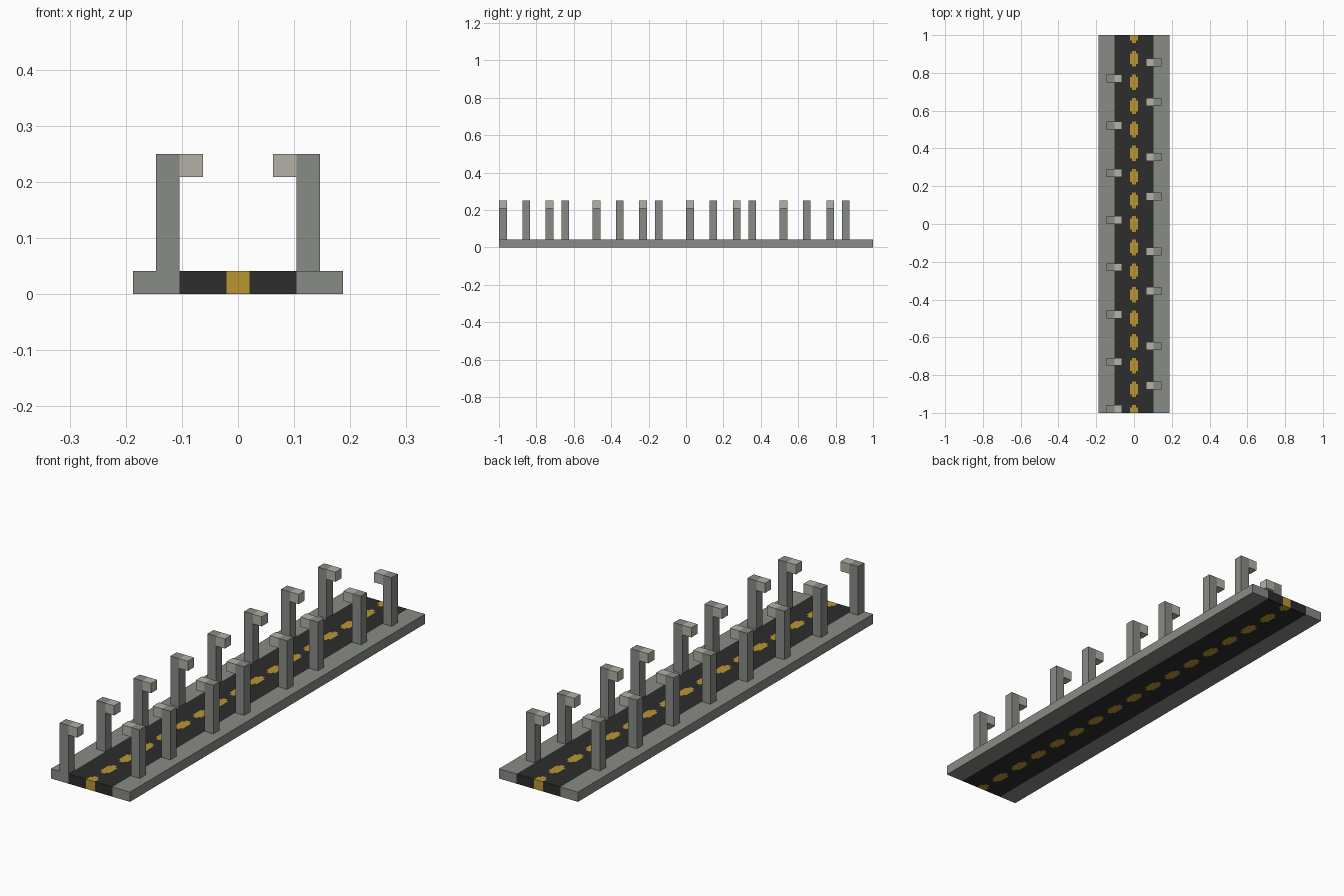
import bpy
import bmesh
from mathutils import Matrix, Vector

cube = bpy.data.objects.get("Cube")
if cube:
    bpy.data.objects.remove(cube, do_unlink=True)

U = 1 / 48            # block unit that every part snaps to
DECK_TOP = 2 * U
ROAD_HALF = 5 * U
DASH_STEP = 6 * U


def material(name, *rgb):
    mat = bpy.data.materials.new(name)
    mat.use_nodes = True
    colour = (*rgb, 1)
    mat.diffuse_color = colour
    mat.node_tree.nodes["Principled BSDF"].inputs["Base Color"].default_value = colour
    return mat


concrete = material("concrete grey", 0.245, 0.26, 0.235)
asphalt = material("asphalt black", 0.026, 0.026, 0.026)
paint = material("yellow paint", 0.49, 0.305, 0.03)
lamp_mat = material("pale lamp grey", 0.46, 0.44, 0.39)


def add_box(bm, low, high, mat=0):
    low, high = Vector(low), Vector(high)
    matrix = Matrix.Translation((low + high) / 2) @ Matrix.Diagonal((*(high - low), 1))
    verts = bmesh.ops.create_cube(bm, size=1, matrix=matrix)["verts"]
    for face in {f for v in verts for f in v.link_faces}:
        face.material_index = mat


def finish(bm, name, mats):
    mesh = bpy.data.meshes.new(name)
    bm.to_mesh(mesh)
    bm.free()
    for mat in mats:
        mesh.materials.append(mat)
    obj = bpy.data.objects.new(name, mesh)
    bpy.context.collection.objects.link(obj)
    return obj


def slice_at(bm, axis, value):
    normal = Vector((0, 0, 0))
    normal[axis] = 1
    bmesh.ops.bisect_plane(bm, geom=bm.verts[:] + bm.edges[:] + bm.faces[:],
                           plane_co=normal * value, plane_no=normal)


# Flush deck: sidewalks, asphalt and stepped dashes cut into one slab
bm = bmesh.new()
add_box(bm, (-9 * U, -1, 0), (9 * U, 1, DECK_TOP))
for x in (ROAD_HALF, U, U / 2):
    slice_at(bm, 0, x)
    slice_at(bm, 0, -x)
for i in range(-8, 9):
    for offset in (-2 * U, -1.35 * U, 1.35 * U, 2 * U):
        y = i * DASH_STEP + offset
        if abs(y) < 1:
            slice_at(bm, 1, y)
for face in bm.faces:
    centre = face.calc_center_median()
    x = abs(centre.x)
    dy = abs(centre.y - round(centre.y / DASH_STEP) * DASH_STEP)
    if x < ROAD_HALF - U / 10:
        on_dash = (x < U and dy < 1.35 * U) or (x < U / 2 and dy < 2 * U)
        face.material_index = 2 if on_dash else 1
finish(bm, "road_deck", [concrete, asphalt, paint])


# Street lights: a square post with a lamp block reaching over the road
def street_light(name, side, y):
    for part, inner, outer, bottom, mat in (
            ("post", 5 * U, 7 * U, DECK_TOP, concrete),
            ("lamp", 3 * U, 5 * U, 10 * U, lamp_mat)):
        xs = sorted((side * inner, side * outer))
        bm = bmesh.new()
        add_box(bm, (xs[0], y - U, bottom), (xs[1], y + U, 12 * U))
        finish(bm, f"{name}_{part}", [mat])


for i in range(8):
    street_light(f"right_light_{i + 1}", -1, -1 + U + i * 12 * U)

left_rows = [sign * k * U for k in (7, 17, 31, 41) for sign in (-1, 1)]
for i, y in enumerate(sorted(left_rows)):
    street_light(f"left_light_{i + 1}", 1, y)
